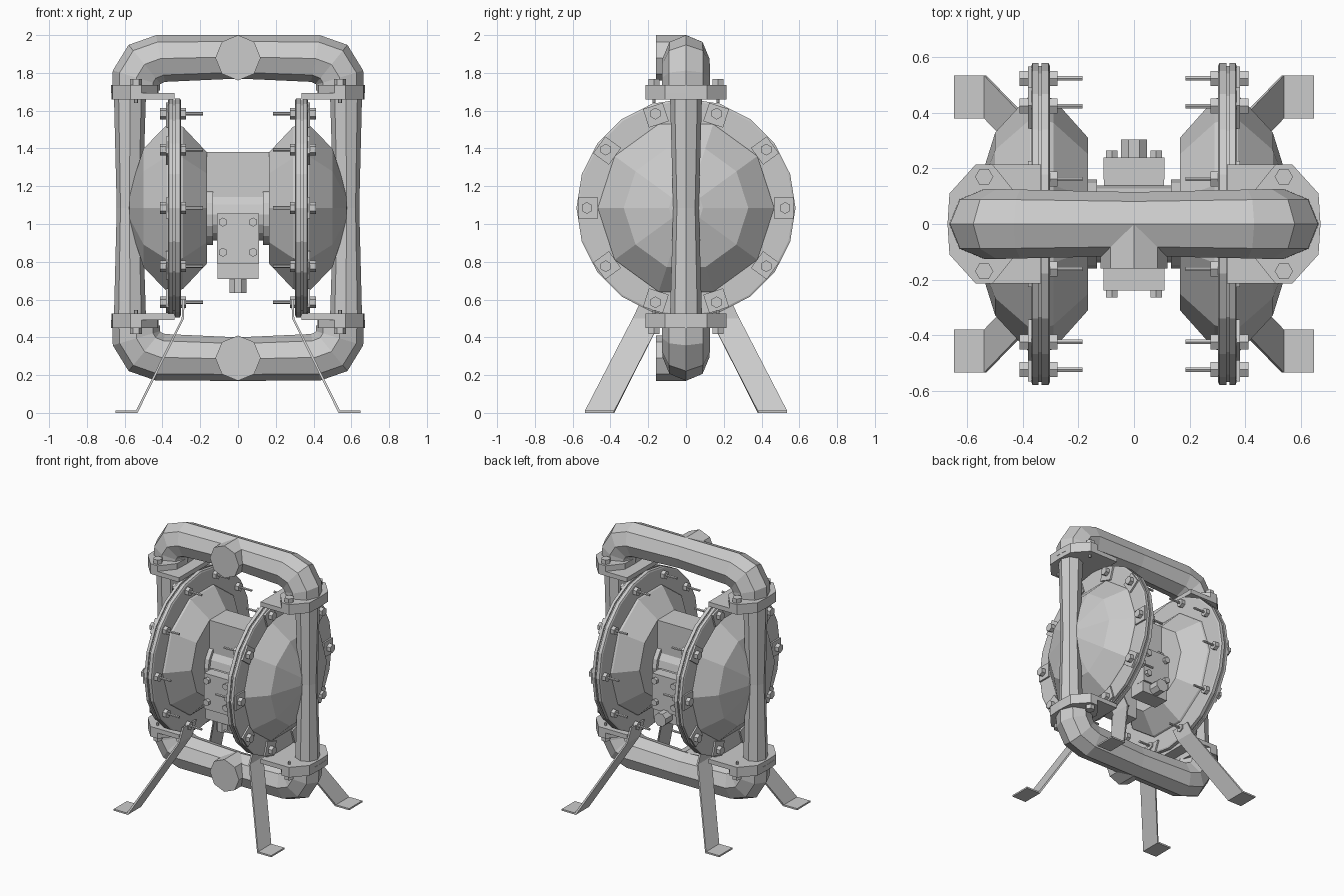
import bpy, bmesh
from math import sin, cos, pi, radians
from mathutils import Vector, Matrix

if "Cube" in bpy.data.objects:
    bpy.data.objects.remove(bpy.data.objects["Cube"])

parts = {}
ZC = 1.085          # chamber centre height


def loft(name, rings):
    """Skin a row of equal-length vertex rings and cap both ends."""
    bm = parts.setdefault(name, bmesh.new())
    vs = [[bm.verts.new(p) for p in r] for r in rings]
    n = len(vs[0])
    faces = [bm.faces.new(vs[0]), bm.faces.new(vs[-1][::-1])]
    for a, b in zip(vs, vs[1:]):
        for i in range(n):
            j = (i + 1) % n
            faces.append(bm.faces.new((a[i], b[i], b[j], a[j])))
    bmesh.ops.recalc_face_normals(bm, faces=faces)


def cyl(name, a, b, r, n=6, phase=0.0, r2=None):
    a, b = Vector(a), Vector(b)
    d = (b - a).normalized()
    u = Vector((0, 0, 1)) if abs(d.z) < .9 else Vector((1, 0, 0))
    w = d.cross(u)
    ring = lambda c, q: [c + u * q * cos(phase + 2 * pi * i / n) + w * q * sin(phase + 2 * pi * i / n)
                         for i in range(n)]
    loft(name, [ring(a, r), ring(b, r if r2 is None else r2)])


def lathe(name, sx, profile, n):
    """Revolve (x, radius) points about the chamber axis."""
    loft(name, [[(sx * x, r * cos(2 * pi * i / n), ZC + r * sin(2 * pi * i / n)) for i in range(n)]
                for x, r in profile])


def sweep(name, path, n=8):
    """Tube along (x, z, radius) points lying in the xz plane."""
    pts = [Vector((x, 0, z)) for x, z, _ in path]
    rings = []
    for i, p in enumerate(pts):
        t0 = (pts[i] - pts[i - 1]).normalized() if i else None
        t1 = (pts[i + 1] - p).normalized() if i < len(pts) - 1 else None
        t = ((t0 or t1) + (t1 or t0)).normalized()
        s = Vector((-t.z, 0, t.x))
        k = 1 / max(.8, t.dot(t0 or t1))
        r = path[i][2]
        rings.append([p + s * r * k * cos(2 * pi * j / n) + Vector((0, 1, 0)) * r * sin(2 * pi * j / n)
                      for j in range(n)])
    loft(name, rings)


def prism(name, pts, z0, z1):
    loft(name, [[(x, y, z) for x, y in pts] for z in (z0, z1)])


def box(name, x0, x1, y0, y1, z0, z1):
    prism(name, [(x0, y0), (x1, y0), (x1, y1), (x0, y1)], z0, z1)


# top and bottom manifold pipes with front ports
half = [(.41, 1.876, .124), (.495, 1.845, .126), (.538, 1.775, .126), (.54, 1.71, .126)]
for name, s in (("top_manifold", 1), ("bottom_manifold", -1)):
    path = [(-x, z, r) for x, z, r in half[::-1]] + [(0, 1.885, .115)] + half
    sweep(name, [(x, ZC + s * (z - ZC), r) for x, z, r in path])
    z = ZC + s * .795
    cyl(name + "_port", (0, 0, z), (0, -.16, z), .12, 8)

for sx in (-1, 1):
    side = "left" if sx < 0 else "right"

    # side column, waisted in the middle
    sweep(side + "_column", [(sx * .572, .5, .085), (sx * .574, ZC, .068), (sx * .572, 1.69, .085)])

    # pipe flanges with mounting plates and bolts
    for s, end in ((1, "top"), (-1, "bottom")):
        zf = lambda z: 1.0925 + s * (z - 1.0925)
        name = f"{side}_{end}_flange"
        plate = [(.335, -.215), (.57, -.215), (.665, -.11), (.67, 0), (.665, .11), (.57, .215), (.335, .215)]
        collar = [(.42, 0), (.425, -.11), (.51, -.215), (.57, -.215), (.665, -.11), (.672, 0),
                  (.665, .11), (.57, .215), (.51, .215), (.425, .11)]
        prism(name + "_plate", [(sx * x, y) for x, y in plate], zf(1.66), zf(1.693))
        prism(name + "_collar", [(sx * x, y) for x, y in collar], zf(1.693), zf(1.735))
        for y in (-.17, .17):
            cyl(name + "_bolts", (sx * .54, y, zf(1.735)), (sx * .54, y, zf(1.767)), .033)
            cyl(name + "_bolts", (sx * .54, y, zf(1.64)), (sx * .54, y, zf(1.68)), .01)

    # chamber halves: outer dome, inner cone, rim discs
    lathe(side + "_outer_dome", sx, [(.35, .475), (.375, .465), (.5, .33), (.575, .09), (.578, .01)], 10)
    lathe(side + "_inner_dome", sx, [(.165, .31), (.29, .45), (.315, .46)], 10)
    lathe(side + "_inner_rim", sx, [(.303, .57), (.308, .58), (.333, .58)], 20)
    lathe(side + "_diaphragm", sx, [(.33, .57), (.348, .57)], 20)
    lathe(side + "_outer_rim", sx, [(.345, .58), (.366, .58), (.37, .57)], 20)

    # ten rim bolts on clamp pads
    for k in range(10):
        a = k * pi / 5
        c, s = cos(a), sin(a)
        P = lambda x, r, t=0: (sx * x, r * c - t * s, ZC + r * s + t * c)
        loft(side + "_clamp_pads", [[P(x, .465, -.055), P(x, .568, -.055), P(x, .568, .055), P(x, .465, .055)]
                                    for x in (.36, .382)])
        cyl(side + "_rim_bolts", P(.185, .525), P(.38, .525), .009)
        cyl(side + "_rim_bolts", P(.38, .525), P(.412, .525), .031)
        cyl(side + "_rim_bolts", P(.275, .525), P(.305, .525), .031)

    # bent strip legs with feet
    for sy, end in ((-1, "front"), (1, "back")):
        strip = [(.295, .60, .08), (.298, .5, .128), (.54, .012, .38), (.648, .012, .38)]
        t = [(.012, 0), (.012, 0), (.008, -.012), (0, -.012)]
        rings = []
        for (x, z, y), (dx, dz) in zip(strip, t):
            rings.append([(sx * x, sy * y, z), (sx * x, sy * (y + .155), z),
                          (sx * (x - dx), sy * (y + .155), z + dz), (sx * (x - dx), sy * y, z + dz)])
        loft(f"{side}_{end}_leg", rings)

    # collar where the centre body meets the chamber
    cyl("centre_collars", (sx * .133, 0, 1.05), (sx * .17, 0, 1.05), .16, 16)

# centre body: barrel and upper web
cyl("centre_barrel", (-.14, 0, 1.05), (.14, 0, 1.05), .138, 16)
box("centre_web", -.167, .167, -.1, .1, 1.05, 1.38)

# front and back valve blocks with cover bolts
for sy, name in ((-1, "front_valve"), (1, "back_valve")):
    box(name + "_block", -.108, .108, sy * .1, sy * .225, .71, 1.05)
    box(name + "_cover", -.11, .11, sy * .16, sy * .24, .79, 1.055)
    for x in (-.08, .08):
        for z in (.85, 1.01):
            cyl(name + "_bolts", (x, sy * .24, z), (x, sy * .265, z), .024)

# exhaust stub below, air inlet at the back
cyl("exhaust_stub", (0, -.17, .635), (0, -.17, .72), .05, 8, pi / 8)
cyl("air_inlet", (0, .2, .76), (0, .305, .76), .05, 8, pi / 8)

for name, bm in parts.items():
    me = bpy.data.meshes.new(name)
    bm.to_mesh(me)
    bm.free()
    bpy.context.collection.objects.link(bpy.data.objects.new(name, me))
